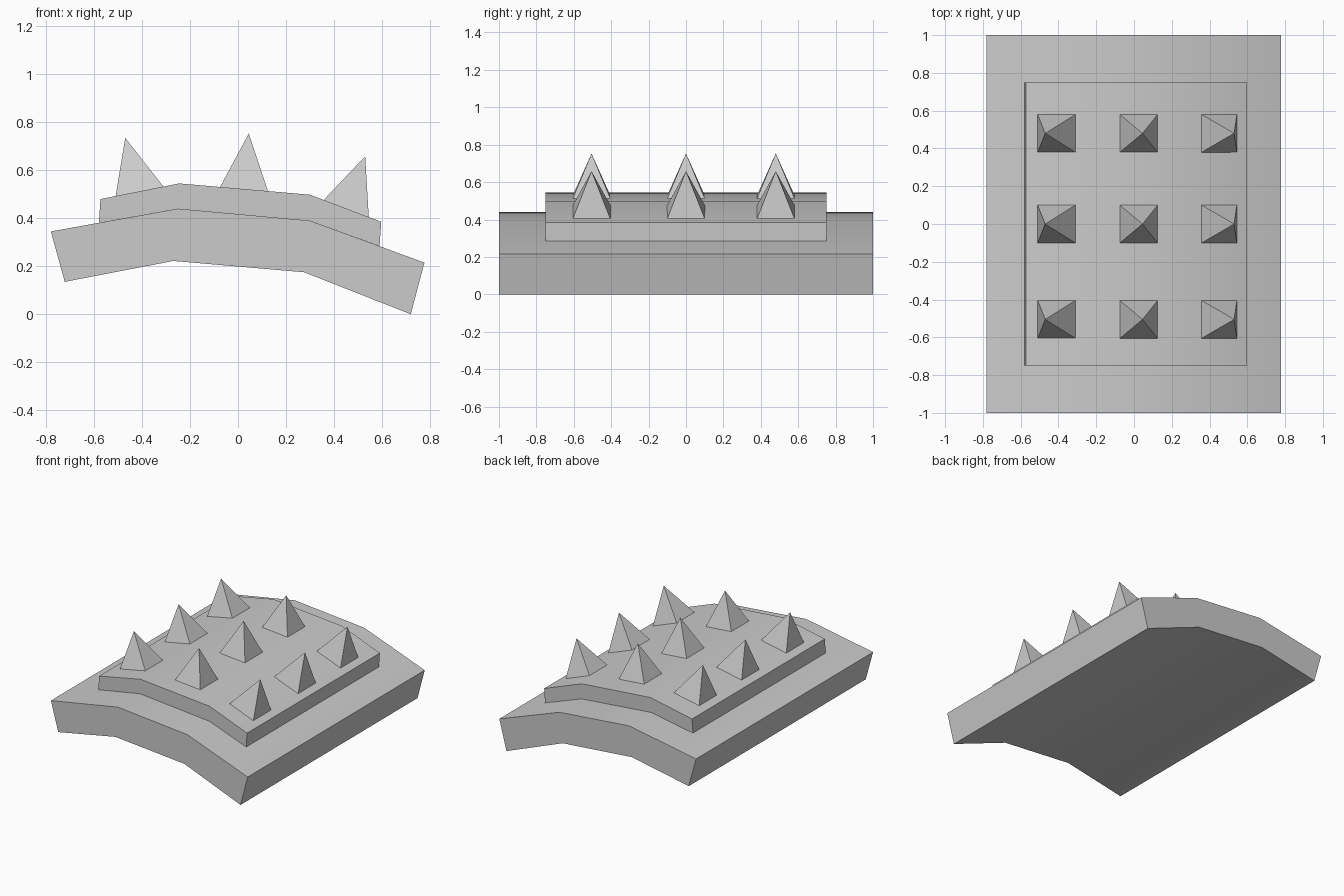
import bpy, math

if "Cube" in bpy.data.objects:
    bpy.data.objects.remove(bpy.data.objects["Cube"])


def make_object(name, verts, faces):
    mesh = bpy.data.meshes.new(name)
    mesh.from_pydata(verts, [], faces)
    mesh.update()
    obj = bpy.data.objects.new(name, mesh)
    bpy.context.collection.objects.link(obj)
    return obj


def bent_plate(name, top, bottom, half_depth):
    """Extrude a bent strip along y; top and bottom both run left to right."""
    n = len(top)
    verts = [(x, y, z) for y in (-half_depth, half_depth) for x, z in top + bottom]
    t0, b0, t1, b1 = 0, n, 2 * n, 3 * n
    faces = []
    for i in range(n - 1):
        j = i + 1
        faces += [(t0 + i, t0 + j, t1 + j, t1 + i),   # top
                  (b0 + i, b1 + i, b1 + j, b0 + j),   # underside
                  (t0 + i, b0 + i, b0 + j, t0 + j),   # front
                  (t1 + i, t1 + j, b1 + j, b1 + i)]   # back
    e = n - 1
    faces += [(t0, t1, b1, b0), (t0 + e, b0 + e, b1 + e, t1 + e)]
    obj = make_object(name, verts, faces)
    bpy.ops.object.select_all(action='DESELECT')
    obj.select_set(True)
    bpy.context.view_layer.objects.active = obj
    bpy.ops.object.shade_smooth_by_angle(angle=math.radians(35))
    return obj


def spike(name, left, right, apex, y):
    """Four-sided spike leaning to its apex, sunk slightly into the plate."""
    sink, half = 1.03, 0.1
    (ax, az) = apex
    verts = []
    for (x, z), side in ((left, -1), (right, -1), (right, 1), (left, 1)):
        verts.append((ax + (x - ax) * sink, y + side * half * sink, az + (z - az) * sink))
    verts.append((ax, y, az))
    make_object(name, verts, [(3, 2, 1, 0), (0, 1, 4), (1, 2, 4), (2, 3, 4), (3, 0, 4)])


# Curved base plate
bent_plate("base_plate",
           [(-0.78, 0.345), (-0.25, 0.44), (0.30, 0.39), (0.777, 0.215)],
           [(-0.722, 0.135), (-0.27, 0.222), (0.275, 0.175), (0.72, 0.0)], 1.0)

# Raised panel on top
bent_plate("raised_panel",
           [(-0.573, 0.48), (-0.245, 0.545), (0.30, 0.498), (0.597, 0.385)],
           [(-0.58, 0.381), (-0.25, 0.44), (0.30, 0.39), (0.59, 0.284)], 0.75)

# Three columns by three rows of spikes: base left, base right, apex in x-z
columns = [("left", (-0.51, 0.492), (-0.31, 0.531), (-0.47, 0.735)),
           ("middle", (-0.075, 0.53), (0.125, 0.513), (0.045, 0.753)),
           ("right", (0.358, 0.477), (0.545, 0.405), (0.53, 0.658))]
for side, left, right, apex in columns:
    for row, y in (("front", -0.505), ("centre", 0.0), ("back", 0.48)):
        spike(f"spike_{row}_{side}", left, right, apex, y)
